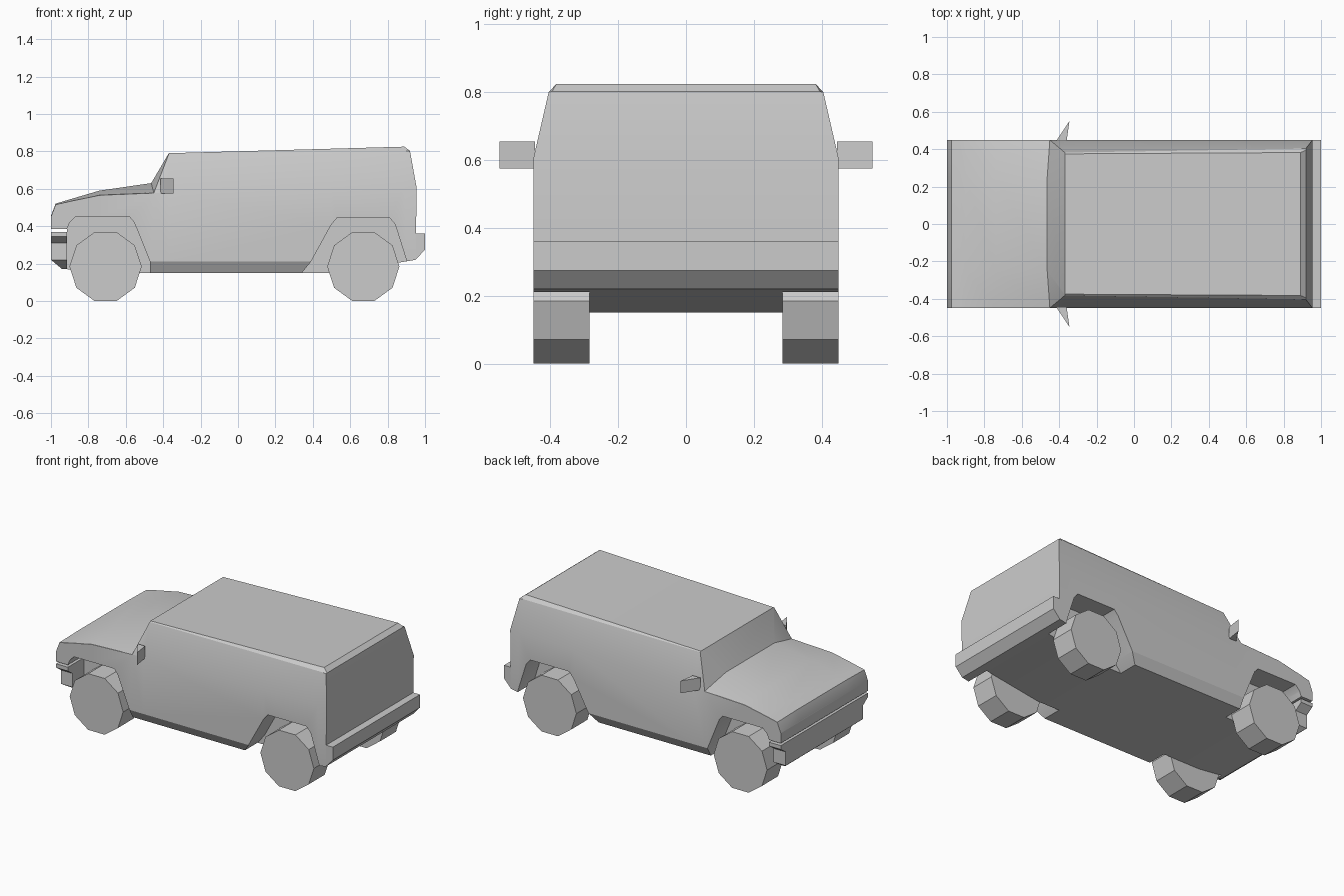
import bpy, bmesh, math
from mathutils import Matrix

default = bpy.data.objects.get("Cube")
if default:
    bpy.data.objects.remove(default, do_unlink=True)

GREY = (0.6, 0.6, 0.6, 1.0)
grey = bpy.data.materials.new("plain_grey")
grey.use_nodes = True
grey.diffuse_color = GREY
grey.node_tree.nodes["Principled BSDF"].inputs["Base Color"].default_value = GREY

HALF = 0.45        # half width of the body
TRACK = 0.285      # inner side of the wheels


def finish(bm, name):
    """Turn a bmesh into a named grey object."""
    bmesh.ops.recalc_face_normals(bm, faces=bm.faces)
    mesh = bpy.data.meshes.new(name)
    bm.to_mesh(mesh)
    bm.free()
    mesh.materials.append(grey)
    obj = bpy.data.objects.new(name, mesh)
    bpy.context.collection.objects.link(obj)
    return obj


def prism(name, outline, start, end, axis):
    """Extrude a flat outline along the given axis."""
    def place(a, b, depth):
        point = [a, b]
        point.insert("xyz".index(axis), depth)
        return point
    bm = bmesh.new()
    rings = [[bm.verts.new(place(a, b, d)) for a, b in outline] for d in (start, end)]
    for ring in rings:
        bm.faces.new(ring)
    count = len(outline)
    for i in range(count):
        j = (i + 1) % count
        bm.faces.new((rings[0][i], rings[0][j], rings[1][j], rings[1][i]))
    return finish(bm, name)


def loft(name, sections):
    """Skin half sections, mirrored across y, from front to back."""
    bm = bmesh.new()
    rings = []
    for half in sections:
        left = [bm.verts.new(p) for p in half]
        right = [bm.verts.new((x, -y, z)) for x, y, z in half]
        rings.append(left + right[::-1])
    count = len(rings[0])
    for front, back in zip(rings, rings[1:]):
        for i in range(count):
            j = (i + 1) % count
            bm.faces.new((front[i], front[j], back[j], back[i]))
    for ring in (rings[0], rings[-1]):
        for i in range(count // 2 - 1):
            bm.faces.new((ring[i], ring[i + 1], ring[-2 - i], ring[-1 - i]))
    return finish(bm, name)


def section(bottom, shoulder, upper, top):
    """Bottom and shoulder are (x, z) at full width; the others are (x, y, z)."""
    return [(bottom[0], HALF, bottom[1]), (shoulder[0], HALF, shoulder[1]), upper, top]


def hood(bottom, x, edge, crown, bow=0.0):
    """Hood section: a flat crown falling to the fender edges."""
    return section(bottom, (x, edge), (x, HALF - 0.001, edge + 0.001), (x - bow, 0.25, crown))


# Body shell: hood, windshield, cabin and floor
body = loft("body_shell", [
    hood((-1, .385), -1, .45, .455),
    hood((-.975, .385), -.975, .515, .52),
    hood((-.915, .385), -.93, .525, .534),
    hood((-.914, .17), -.9, .532, .543),
    hood((-.74, .15), -.74, .565, .59),
    hood((-.45, .15), -.45, .577, .63, .014),
    section((-.37, .15), (-.37, .58), (-.37, .382, .786), (-.37, .375, .79)),
    section((.5, .15), (.5, .597), (.5, .396, .797), (.5, .38, .814)),
    section((.89, .21), (.89, .604), (.89, .403, .802), (.89, .382, .825)),
    section((.95, .22), (.955, .605), (.92, .405, .8), (.92, .395, .802)),
])

# Wheel arches and sloping sills cut out of the shell
front_arch = [(-.96, .1), (-.96, .384), (-.915, .384), (-.9, .42), (-.87, .45),
              (-.58, .45), (-.555, .42), (-.47, .21), (-.47, .1)]
rear_arch = [(.3, .1), (.39, .21), (.5, .41), (.53, .445), (.81, .445),
             (.84, .41), (.9, .22), (.9, .1)]
cutters = []
for side in (1, -1):
    for arch in (front_arch, rear_arch):
        cutters.append(prism("arch_cutter", arch, side * TRACK, side * 0.6, "y"))
    sill = [(side * y, z) for y, z in ((HALF + .01, .228), (.386, .1), (.6, .1))]
    cutters.append(prism("sill_cutter", sill, -0.6, 0.45, "x"))
for cutter in cutters:
    cutter.hide_render = True
    cut = body.modifiers.new("cut", "BOOLEAN")
    cut.operation = "DIFFERENCE"
    cut.solver = "EXACT"
    cut.object = cutter
bpy.context.view_layer.update()
evaluated = body.evaluated_get(bpy.context.evaluated_depsgraph_get())
cut_mesh = bpy.data.meshes.new_from_object(evaluated)
body.modifiers.clear()
body.data = cut_mesh
for cutter in cutters:
    bpy.data.objects.remove(cutter, do_unlink=True)

# Smooth only the gentle bends of the shell
bpy.ops.object.select_all(action="DESELECT")
body.select_set(True)
bpy.context.view_layer.objects.active = body
bpy.ops.object.shade_smooth_by_angle(angle=math.radians(25))

# Front bumper, stepping in below its flange, with a lower lip
bumper_half = [(HALF, .37), (HALF, .345), (.4, .31), (.4, .22)]
bumper_outline = bumper_half + [(-y, z) for y, z in reversed(bumper_half)]
prism("front_bumper", bumper_outline, -1, -0.914, "x")
lip = prism("front_lip", [(-1, .22), (-.94, .17), (-.914, .17), (-.914, .22)], -.4, .4, "y")
for v in lip.data.vertices:
    if v.co.z < 0.2:
        v.co.y *= 0.8

# Rear bumper
prism("rear_bumper", [(.95, .22), (1, .275), (1, .36), (.95, .36)], -HALF, HALF, "y")

# Wheels and mirrors on both sides
for side, label in ((1, "left"), (-1, "right")):
    for x, end in ((-0.708, "front"), (0.67, "rear")):
        bm = bmesh.new()
        bmesh.ops.create_cone(
            bm, cap_ends=True, segments=10, radius1=0.193, radius2=0.193,
            depth=HALF - TRACK,
            matrix=Matrix.Translation((x, side * (HALF + TRACK) / 2, 0.184))
            @ Matrix.Rotation(math.pi / 2, 4, "X") @ Matrix.Rotation(math.pi / 2, 4, "Z"))
        # Turn so that a flat side rests on the ground
        low = min(v.co.z for v in bm.verts)
        if sum(v.co.z < low + 0.001 for v in bm.verts) < 4:
            bmesh.ops.rotate(bm, verts=bm.verts, cent=(x, 0, 0.184),
                             matrix=Matrix.Rotation(math.pi / 10, 3, "Y"))
        finish(bm, f"{end}_{label}_wheel")
    mirror = [(-.415, side * .445), (-.345, side * .55), (-.36, side * .445)]
    prism(f"{label}_mirror", mirror, 0.575, 0.655, "z")
